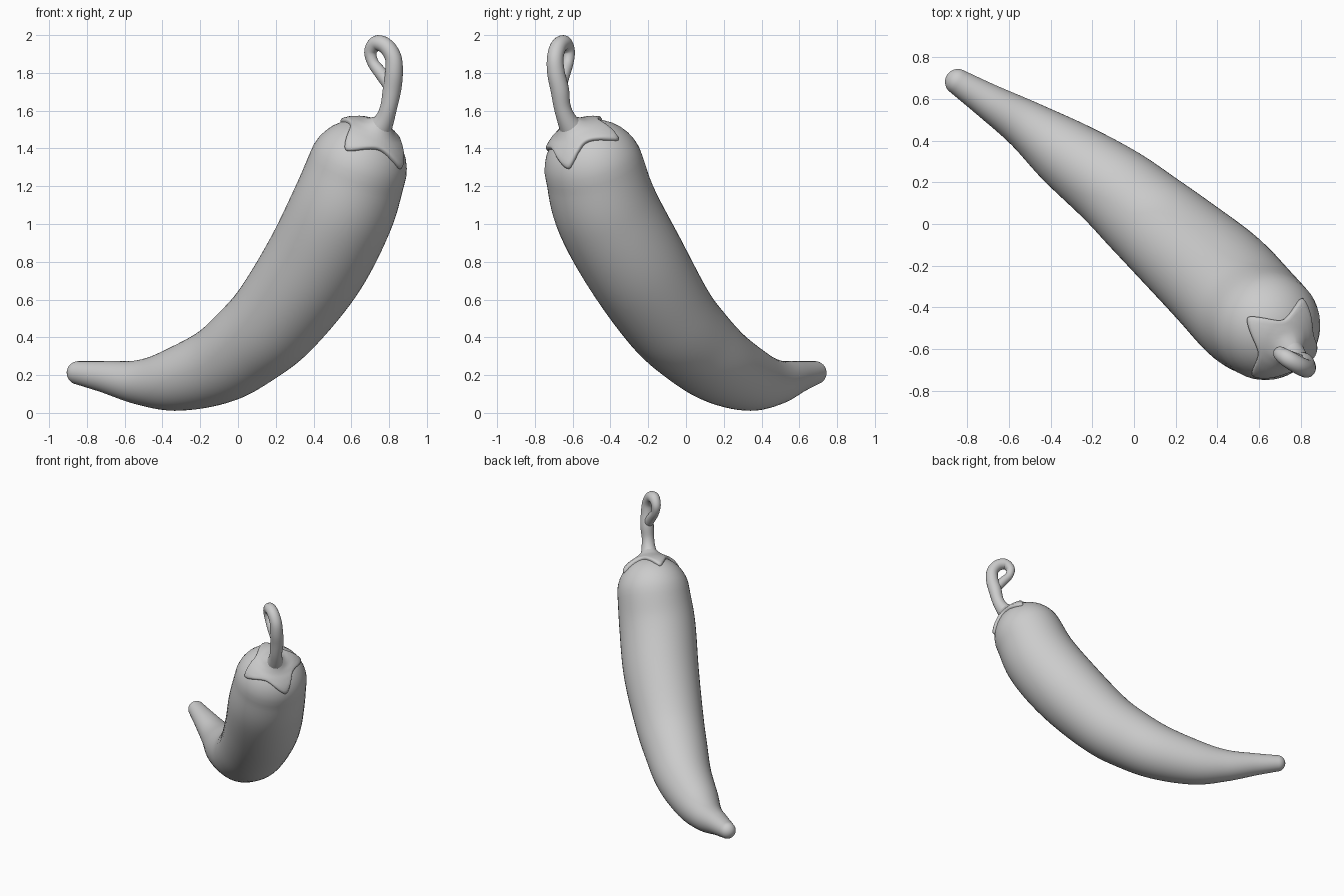
import bpy, bmesh, math
from mathutils import Vector
from mathutils.bvhtree import BVHTree

if "Cube" in bpy.data.objects:
    bpy.data.objects.remove(bpy.data.objects["Cube"])


def finish(bm, name):
    bmesh.ops.recalc_face_normals(bm, faces=bm.faces)
    me = bpy.data.meshes.new(name)
    bm.to_mesh(me)
    for p in me.polygons:
        p.use_smooth = True
    ob = bpy.data.objects.new(name, me)
    bpy.context.collection.objects.link(ob)
    return ob


def spline(pts, steps):
    """Catmull-Rom through (x, y, z, radius) stations."""
    P = [Vector(p) for p in pts]
    P = [P[0] * 2 - P[1]] + P + [P[-1] * 2 - P[-2]]
    out = []
    for i in range(1, len(P) - 2):
        a, b, c, d = P[i - 1:i + 3]
        for k in range(steps):
            t = k / steps
            out.append(0.5 * (2 * b + (c - a) * t + (2 * a - 5 * b + 4 * c - d) * t * t
                              + (3 * b - a - 3 * c + d) * t ** 3))
    return out + [P[-2]]


def loft(pts, steps, seg, side):
    """Round tube along the stations, with dome ends."""
    path = spline(pts, steps)
    pos = [p.xyz for p in path]
    n = len(path)
    rings = []
    for i, p in enumerate(path):
        t = (pos[min(i + 1, n - 1)] - pos[max(i - 1, 0)]).normalized()
        rings.append((pos[i], t, p.w))
    c0, t0, r0 = rings[0]
    c1, t1, r1 = rings[-1]
    arcs = [math.radians(a) for a in range(10, 90, 10)]
    start = [(c0 - t0 * r0 * math.sin(a), t0, r0 * math.cos(a)) for a in reversed(arcs)]
    end = [(c1 + t1 * r1 * math.sin(a), t1, r1 * math.cos(a)) for a in arcs]
    bm = bmesh.new()
    loops = []
    for c, t, r in start + rings + end:
        u = (side - t * side.dot(t)).normalized()
        v = t.cross(u)
        loops.append([bm.verts.new(c + r * (u * math.cos(a) + v * math.sin(a)))
                      for a in (2 * math.pi * k / seg for k in range(seg))])
    for A, B in zip(loops, loops[1:]):
        for k in range(seg):
            bm.faces.new((A[k], A[(k + 1) % seg], B[(k + 1) % seg], B[k]))
    for ring, c, t, r in ((loops[0], c0, -t0, r0), (loops[-1], c1, t1, r1)):
        pole = bm.verts.new(c + t * r)
        for k in range(seg):
            bm.faces.new((ring[k], ring[(k + 1) % seg], pole))
    return bm


side = Vector((0.617, 0.787, 0))   # normal of the plane the fruit bends in

# Curved tapering fruit
body = loft([(-.845, .682, .212, .062), (-.70, .59, .19, .085), (-.517, .475, .162, .120),
             (-.33, .34, .177, .168), (-.10, .175, .255, .207), (.07, .03, .375, .232),
             (.22, -.10, .52, .252), (.41, -.27, .79, .275), (.55, -.42, 1.07, .278),
             (.63, -.485, 1.29, .264)], 8, 48, side)
bmesh.ops.recalc_face_normals(body, faces=body.faces)
tree = BVHTree.FromBMesh(body)
finish(body, "pepper_body")
body.free()

# Stem ending in a closed eyelet
stem = loft([(.735, -.59, 1.48, .075), (.775, -.63, 1.55, .052), (.798, -.655, 1.62, .045),
             (.815, -.668, 1.71, .049), (.826, -.688, 1.80, .047), (.822, -.692, 1.88, .044),
             (.785, -.675, 1.94, .043), (.735, -.645, 1.957, .041), (.702, -.622, 1.915, .034),
             (.714, -.625, 1.855, .030), (.755, -.645, 1.80, .034), (.80, -.665, 1.74, .036)],
            6, 24, side)
finish(stem, "stem")
stem.free()

# Four-pointed leafy cap draped over the top of the fruit
centre = Vector((.63, -.49, 1.29))
axis = Vector((.43, -.417, .80)).normalized()
u = (side - axis * side.dot(axis)).normalized()
v = axis.cross(u)
tips = []
for p in ((.54, -.445, 1.54), (.565, -.725, 1.385), (.86, -.62, 1.285), (.81, -.355, 1.45)):
    q = Vector(p) - centre
    tips.append((math.atan2(q.dot(v), q.dot(u)) % (2 * math.pi), math.hypot(q.dot(u), q.dot(v))))
tips.sort()


def drape(ang, rho, lift):
    o = centre + axis + (u * math.cos(ang) + v * math.sin(ang)) * rho
    hit, nor, _, _ = tree.ray_cast(o, -axis)
    if hit is None:
        hit, nor, _, _ = tree.find_nearest(o - axis * 0.85)
    out = (hit - centre).normalized()
    return hit + out * lift


bm = bmesh.new()
rows = [(k / 14, 0.020) for k in range(1, 14)] + [(.97, .017), (.995, .010), (1.0, 0), (.99, -.015)]
cols = []
per = 24
for i in range(4):
    a0, r0 = tips[i]
    a1, r1 = tips[(i + 1) % 4]
    gap = (a1 - a0) % (2 * math.pi)
    for k in range(per):
        f = k / per
        w = 1 - math.sqrt(math.sin(math.pi * f) ** 2 + 0.02) + 0.06
        base = 0.138
        cols.append((a0 + gap * f, base + ((r0 * (1 - f) + r1 * f) - base) * w))
loops = []
for t, lift in rows:
    ring = []
    for a, R in cols:
        rho = t * (R * t + 0.16 * (1 - t))
        ring.append(bm.verts.new(drape(a, rho, lift + 0.06 * math.exp(-(rho / .055) ** 2))))
    loops.append(ring)
pole = bm.verts.new(drape(0, 0, 0.08))
n = len(cols)
for k in range(n):
    bm.faces.new((pole, loops[0][k], loops[0][(k + 1) % n]))
for A, B in zip(loops, loops[1:]):
    for k in range(n):
        bm.faces.new((A[k], B[k], B[(k + 1) % n], A[(k + 1) % n]))
finish(bm, "leafy_cap")
bm.free()
